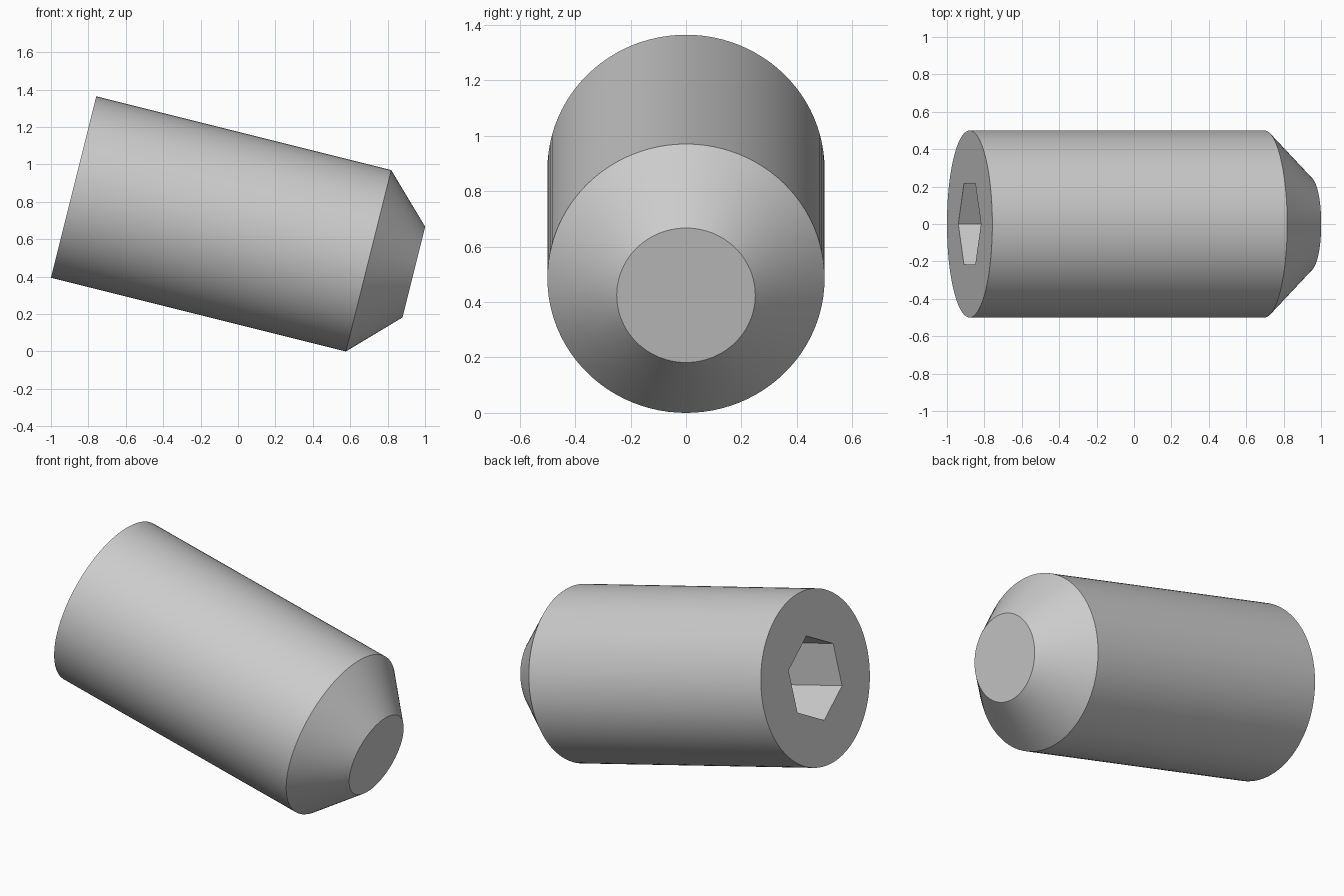
import bpy
import bmesh
from math import sin, cos, atan, pi

cube = bpy.data.objects.get("Cube")
if cube:
    bpy.data.objects.remove(cube)

RADIUS, TIP_RADIUS, SOCKET_RADIUS = 0.5, 0.25, 0.25
BODY_LENGTH, TIP_LENGTH, SOCKET_DEPTH = 1.625, 0.25, 0.5
SIDES = 96
TILT = atan(0.25)

steel = bpy.data.materials.new("steel grey")
steel.use_nodes = True
grey = (0.6, 0.6, 0.6, 1)
steel.diffuse_color = grey
steel.node_tree.nodes["Principled BSDF"].inputs["Base Color"].default_value = grey

bm = bmesh.new()


def ring(x, radius, sides):
    """Closed ring of vertices around the x axis."""
    steps = [2 * pi * i / sides for i in range(sides)]
    return [bm.verts.new((x, radius * sin(a), radius * cos(a))) for a in steps]


def wall(a, b):
    """Band of quads joining two rings of equal count."""
    n = len(a)
    for i in range(n):
        j = (i + 1) % n
        bm.faces.new((a[i], a[j], b[j], b[i]))


# Cylindrical body and chamfered flat tip
rim = ring(0, RADIUS, SIDES)
shoulder = ring(BODY_LENGTH, RADIUS, SIDES)
tip = ring(BODY_LENGTH + TIP_LENGTH, TIP_RADIUS, SIDES)
wall(rim, shoulder)
wall(shoulder, tip)
bm.faces.new(tip)

# Hexagonal socket
mouth = ring(0, SOCKET_RADIUS, 6)
floor = ring(SOCKET_DEPTH, SOCKET_RADIUS, 6)
wall(mouth, floor)
bm.faces.new(floor)

# Flat end around the socket
open_edges = [e for e in bm.edges if e.is_boundary]
bmesh.ops.triangle_fill(bm, edges=open_edges, use_beauty=True, normal=(-1, 0, 0))
bmesh.ops.recalc_face_normals(bm, faces=bm.faces)

mesh = bpy.data.meshes.new("set_screw")
bm.to_mesh(mesh)
bm.free()
mesh.materials.append(steel)

screw = bpy.data.objects.new("set_screw", mesh)
bpy.context.collection.objects.link(screw)

# Lean the screw so the shoulder rests on the ground
screw.rotation_euler.y = TILT
screw.location = (RADIUS * sin(TILT) - 1, 0,
                  RADIUS * cos(TILT) + BODY_LENGTH * sin(TILT))

bpy.ops.object.select_all(action="DESELECT")
screw.select_set(True)
bpy.context.view_layer.objects.active = screw
bpy.ops.object.shade_smooth_by_angle(angle=pi / 6)
